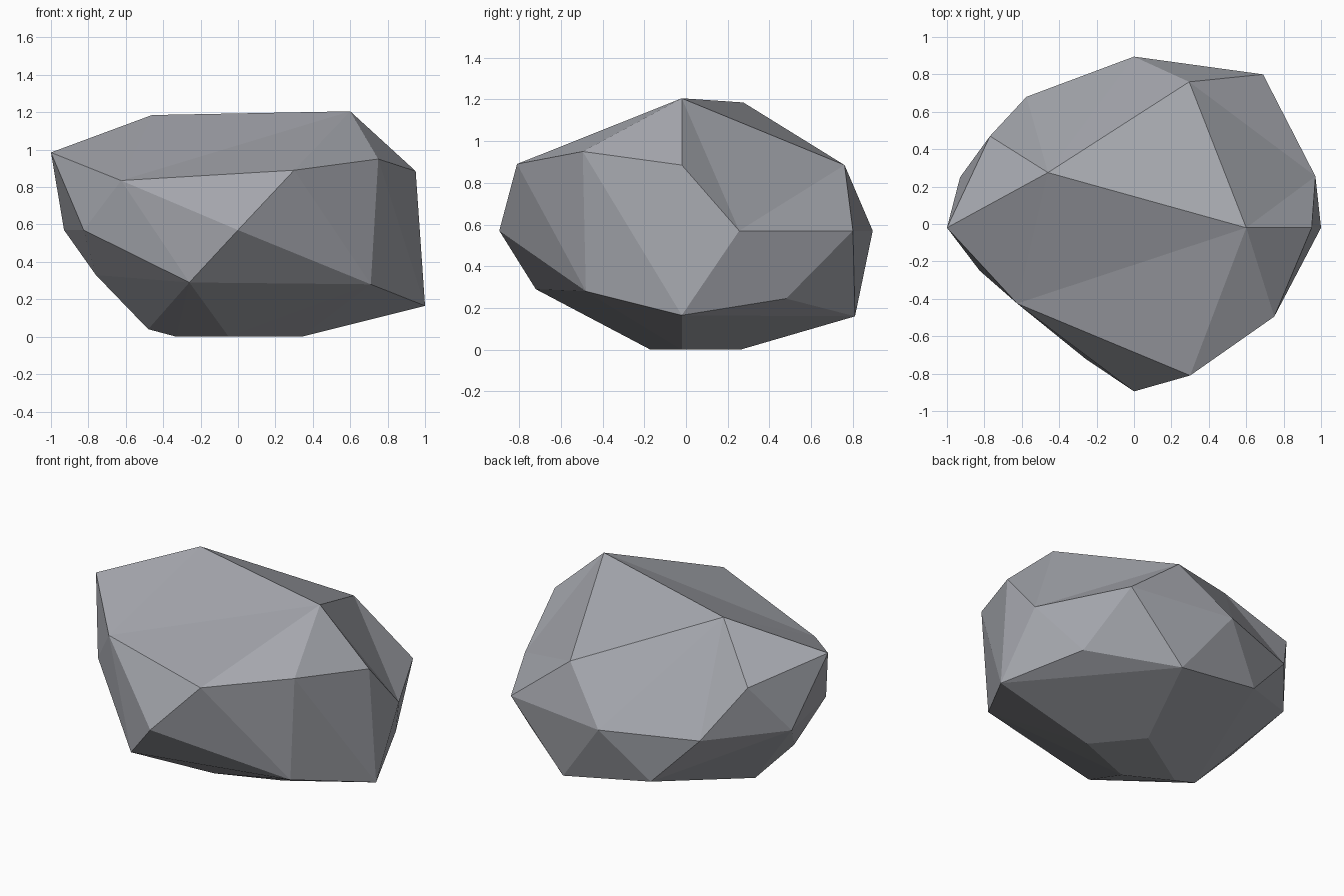
import bpy, bmesh

cube = bpy.data.objects.get("Cube")
if cube:
    bpy.data.objects.remove(cube, do_unlink=True)

# Stone material
stone = bpy.data.materials.new("grey stone")
stone.use_nodes = True
colour = (0.38, 0.39, 0.425, 1.0)
stone.diffuse_color = colour
bsdf = stone.node_tree.nodes["Principled BSDF"]
bsdf.inputs["Base Color"].default_value = colour
bsdf.inputs["Roughness"].default_value = 0.9

# Corner points of the boulder, from the crown down to the flat base
crown_left, crown_right = (.6, -.02, 1.205), (-.46, .275, 1.185)
shoulder_right, shoulder_front = (-1, -.02, .985), (-.625, -.425, .835)
shoulder_back, shoulder_back_right = (.295, .76, .885), (-.77, .47, .885)
waist_left, waist_back, waist_back_right = (.97, .255, .57), (0, .895, .57), (-.575, .68, .57)
upper = [crown_left, crown_right, shoulder_right, shoulder_front, shoulder_back,
         shoulder_back_right, (.3, -.81, .89), (.75, -.495, .95), (.95, -.02, .885)]
waist = [waist_left, waist_back, waist_back_right, (0, -.895, .57), (.69, .8, .57),
         (-.93, .25, .57), (-.825, -.25, .57)]
underside = [(-.26, -.72, .29), (.71, -.48, .28), (1, -.02, .165), (.79, .48, .245),
             (.31, .81, .16), (-.28, .76, .26), (-.76, -.02, .33), (-.48, -.02, .04)]
base = [(.34, -.02, 0), (.11, .26, 0), (-.33, -.02, 0), (-.05, -.17, 0)]

# Wrap the corners in a faceted convex skin
bm = bmesh.new()
corner = {point: bm.verts.new(point) for point in upper + waist + underside + base}
bmesh.ops.convex_hull(bm, input=bm.verts)
bmesh.ops.recalc_face_normals(bm, faces=bm.faces)


def crease(start, end):
    """Turn the edge between two facets so that it runs from start to end."""
    ends = {corner[start], corner[end]}
    for edge in list(bm.edges):
        around = {v for face in edge.link_faces for v in face.verts}
        if around - set(edge.verts) == ends:
            bmesh.ops.rotate_edges(bm, edges=[edge], use_ccw=True)
            return


# Shallow hollows where the facets dip inward
crease(shoulder_front, crown_right)
crease(shoulder_front, crown_left)
crease(crown_right, shoulder_back_right)
crease(crown_right, waist_back)
crease(crown_right, waist_back_right)
crease(crown_left, waist_left)
crease(shoulder_back, waist_left)

for face in bm.faces:
    face.smooth = False

# Boulder object
mesh = bpy.data.meshes.new("boulder")
bm.to_mesh(mesh)
bm.free()
mesh.materials.append(stone)
boulder = bpy.data.objects.new("boulder", mesh)
bpy.context.collection.objects.link(boulder)
